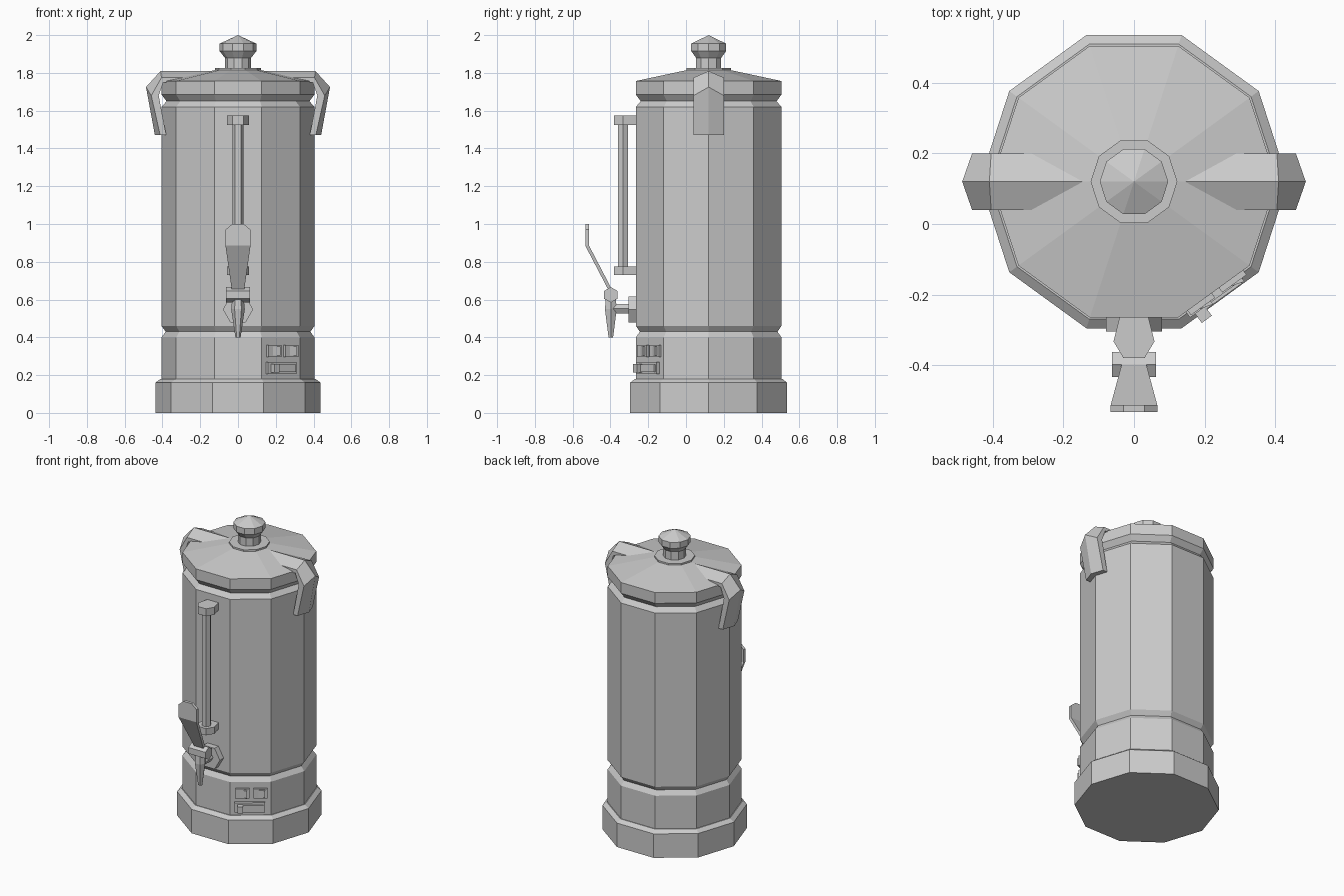
import bpy
import bmesh
from math import cos, sin, pi, radians
from mathutils import Vector, Matrix

if "Cube" in bpy.data.objects:
    bpy.data.objects.remove(bpy.data.objects["Cube"])

steel = bpy.data.materials.new("brushed_grey")
steel.use_nodes = True
GREY = (0.6, 0.6, 0.6, 1)
steel.diffuse_color = GREY
steel.node_tree.nodes["Principled BSDF"].inputs["Base Color"].default_value = GREY

AXIS_Y = 0.12      # the urn's axis sits behind the tap
BODY_R = 0.405


def loft(name, rings):
    """Skin a list of equally long point rings and cap both ends."""
    bm = bmesh.new()
    loops = [[bm.verts.new(p) for p in ring] for ring in rings]
    n = len(loops[0])
    for a, b in zip(loops, loops[1:]):
        for i in range(n):
            j = (i + 1) % n
            bm.faces.new((a[i], a[j], b[j], b[i]))
    bm.faces.new(loops[0][::-1])
    bm.faces.new(loops[-1])
    bmesh.ops.remove_doubles(bm, verts=bm.verts, dist=1e-5)
    bmesh.ops.recalc_face_normals(bm, faces=bm.faces)
    mesh = bpy.data.meshes.new(name)
    bm.to_mesh(mesh)
    bm.free()
    mesh.materials.append(steel)
    obj = bpy.data.objects.new(name, mesh)
    bpy.context.collection.objects.link(obj)
    return obj


def lathe(name, profile, sides, y, x=0):
    """Turn (radius, height) pairs about a vertical axis."""
    angles = [2 * pi * i / sides for i in range(sides)]
    return loft(name, [[(x + r * cos(a), y + r * sin(a), z) for a in angles]
                       for r, z in profile])


def hex_bar(name, r, start, end, u, v):
    """Six-sided bar between two points, with its section in plane u, v."""
    u, v = Vector(u), Vector(v)
    section = [r * (cos(i * pi / 3) * u + sin(i * pi / 3) * v) for i in range(6)]
    return loft(name, [[Vector(c) + s for s in section] for c in (start, end)])


# Urn shell
lathe("base", [(0.437, 0), (0.437, 0.16), (0.41, 0.18), (0.38, 0.18)], 10, AXIS_Y)
lathe("body", [(BODY_R, 0.17), (BODY_R, 0.40), (0.383, 0.43), (BODY_R, 0.46),
               (BODY_R, 1.62), (0.378, 1.65), (0.378, 1.70)], 10, AXIS_Y)
lathe("lid", [(0.378, 1.65), (BODY_R, 1.685), (BODY_R, 1.757), (0.12, 1.815)],
      10, AXIS_Y)
lathe("knob_plate", [(0.123, 1.80), (0.123, 1.825)], 10, AXIS_Y)
lathe("knob", [(0.07, 1.82), (0.07, 1.88), (0.097, 1.915), (0.097, 1.955),
               (0, 2.0)], 10, AXIS_Y)

# Side handles: a ridged strap bent over the rim
ridge = [(0.10, 1.81), (0.41, 1.81), (0.487, 1.725), (0.44, 1.47)]
edge = [(0.10, 1.775), (0.405, 1.775), (0.459, 1.68), (0.412, 1.47)]
inner = [(0.10, 1.75), (0.395, 1.75), (0.42, 1.68), (0.38, 1.47)]
for side, name in ((1, "left_handle"), (-1, "right_handle")):
    rings = []
    for (rx, rz), (ex, ez), (ix, iz) in zip(ridge, edge, inner):
        section = [(rx, 0, rz), (ex, 0.08, ez), (ix, 0.08, iz),
                   (ix, -0.08, iz), (ex, -0.08, ez)]
        rings.append([(side * x, AXIS_Y + y, z) for x, y, z in section])
    loft(name, rings)

# Level gauge
GAUGE_Y = -0.333
lathe("gauge_tube", [(0.03, 0.75), (0.03, 1.55)], 6, GAUGE_Y)
for name, low, high in (("gauge_bottom", 0.73, 0.775), ("gauge_top", 1.525, 1.575)):
    plan = [(-0.03, -0.38), (0.03, -0.38), (0.058, GAUGE_Y),
            (0.04, -0.26), (-0.04, -0.26), (-0.058, GAUGE_Y)]
    loft(name, [[(x, y, z) for x, y in plan] for z in (low, high)])

# Tap
TAP_Y = -0.398
X, Y, Z = (1, 0, 0), (0, 1, 0), (0, 0, 1)
hex_bar("tap_flange", 0.08, (0, -0.25, 0.548), (0, -0.305, 0.548), X, Z)
hex_bar("tap_pipe", 0.029, (0, -0.29, 0.552), (0, TAP_Y, 0.552), X, Z)
hex_bar("tap_valve", 0.041, (-0.063, TAP_Y, 0.625), (0.063, TAP_Y, 0.625), Z, Y)
lathe("tap_spout", [(0.03, 0.61), (0.036, 0.55), (0.014, 0.40)], 6, TAP_Y)

# Lever: half width, depth and height along its bent blade
blade = [(0.03, -0.39, 0.63), (0.066, -0.523, 0.885),
         (0.066, -0.523, 0.97), (0.03, -0.523, 1.0)]
loft("tap_lever", [[(-w, y - 0.01, z), (w, y - 0.01, z),
                    (w, y + 0.01, z), (-w, y + 0.01, z)] for w, y, z in blade])

# Switch panel on the front left facet
facet = radians(-54)
normal = Vector((cos(facet), sin(facet), 0))
along = Vector((-sin(facet), cos(facet), 0))
surface = Vector((0, AXIS_Y, 0)) + normal * BODY_R * cos(pi / 10)


def panel_block(name, t0, t1, z0, z1, out0, out1=None):
    """Block on the facet; its outer face may slope from out0 to out1."""
    out1 = out0 if out1 is None else out1
    plan = [(t0, -0.02), (t1, -0.02), (t1, out1), (t0, out0)]
    loft(name, [[surface + along * t + normal * d + Vector((0, 0, z))
                 for t, d in plan] for z in (z0, z1)])


for name, t in (("first_switch", -0.092), ("second_switch", 0.018)):
    panel_block(name + "_frame", t, t + 0.085, 0.295, 0.36, 0.016)
    panel_block(name + "_rocker", t + 0.016, t + 0.069, 0.303, 0.352, 0.012, 0.028)
panel_block("lower_frame", -0.098, 0.088, 0.205, 0.27, 0.02)
panel_block("lower_slide", -0.065, 0.078, 0.217, 0.255, 0.028)
panel_block("lower_grip", -0.08, -0.045, 0.215, 0.258, 0.052)
